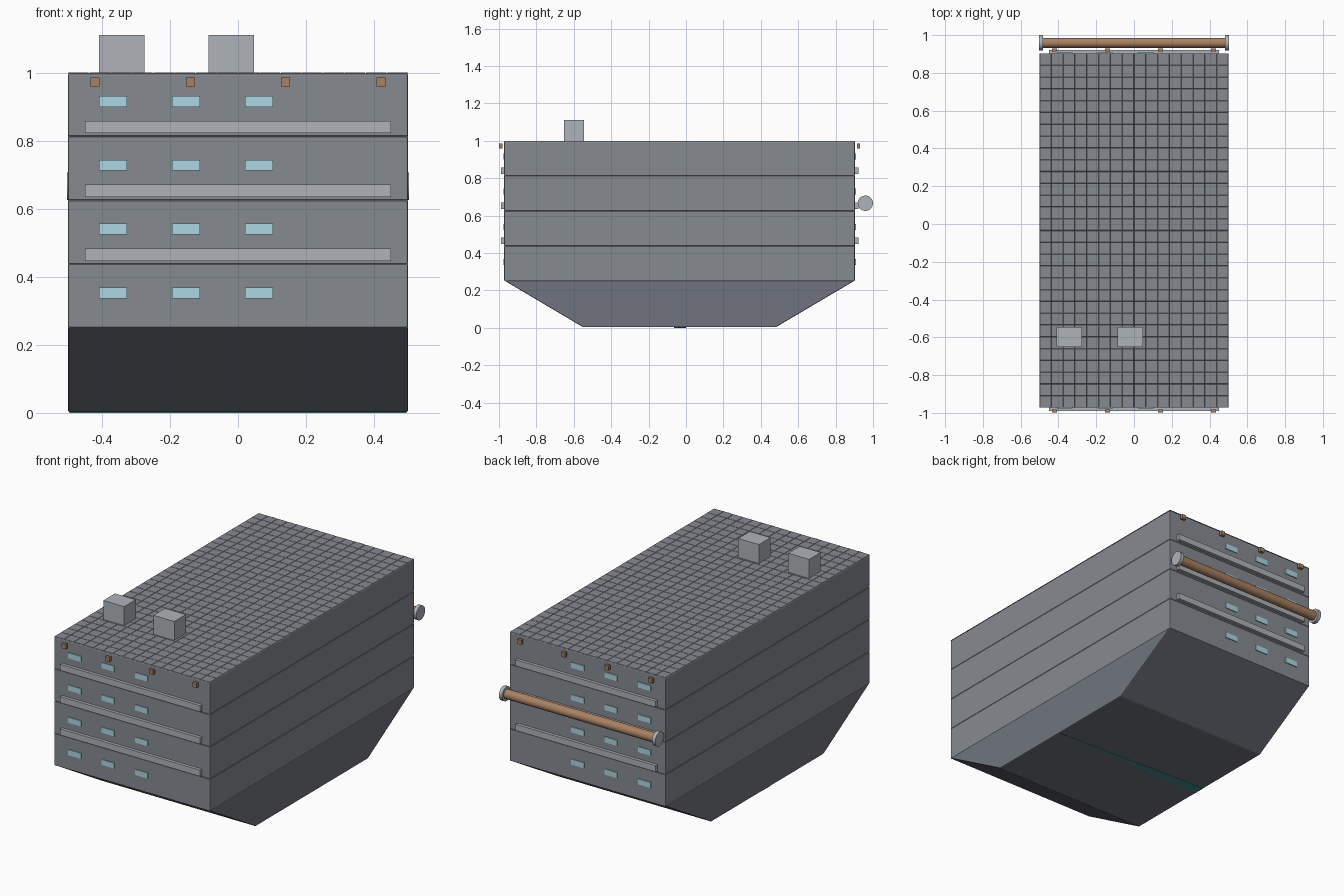
import bpy, bmesh
from mathutils import Matrix, Vector

if "Cube" in bpy.data.objects:
    bpy.data.objects.remove(bpy.data.objects["Cube"])

Y0, Y1 = -0.972, 0.903          # front and back walls
YM, LY = (Y0 + Y1) / 2, Y1 - Y0


def mat(name, r, g, b):
    m = bpy.data.materials.new(name)
    m.diffuse_color = (r, g, b, 1)
    m.use_nodes = True
    m.node_tree.nodes["Principled BSDF"].inputs["Base Color"].default_value = m.diffuse_color
    return m


WALL = mat("wall_grey", 0.24, 0.255, 0.28)
HULL = mat("hull_grey", 0.16, 0.175, 0.205)
TRIM = mat("trim_grey", 0.43, 0.45, 0.48)
GLASS = mat("pale_glass", 0.42, 0.68, 0.78)
WOOD = mat("copper_brown", 0.40, 0.22, 0.12)
TEAL = mat("teal", 0.06, 0.25, 0.28)


def finish(name, bm, material):
    bmesh.ops.recalc_face_normals(bm, faces=bm.faces)
    me = bpy.data.meshes.new(name)
    bm.to_mesh(me)
    bm.free()
    me.materials.append(material)
    ob = bpy.data.objects.new(name, me)
    bpy.context.collection.objects.link(ob)
    return ob


def add_box(bm, x0, x1, y0, y1, z0, z1):
    m = Matrix.Translation(((x0 + x1) / 2, (y0 + y1) / 2, (z0 + z1) / 2))
    m = m @ Matrix.Diagonal((x1 - x0, y1 - y0, z1 - z0, 1))
    bmesh.ops.create_cube(bm, size=1, matrix=m)


def box(name, material, *dims):
    bm = bmesh.new()
    add_box(bm, *dims)
    return finish(name, bm, material)


def prism(name, profile, x0, x1, material, bevel):
    """Extrude a y-z profile along x."""
    bm = bmesh.new()
    f = bm.faces.new([bm.verts.new((x0, y, z)) for y, z in profile])
    r = bmesh.ops.extrude_face_region(bm, geom=[f])
    bmesh.ops.translate(bm, vec=(x1 - x0, 0, 0),
                        verts=[v for v in r["geom"] if isinstance(v, bmesh.types.BMVert)])
    bmesh.ops.bevel(bm, geom=bm.edges[:], offset=bevel, segments=2, affect='EDGES', profile=0.5)
    return finish(name, bm, material)


# Tapered hull
prism("hull", [(Y0, 0.253), (-0.55, 0.003), (0.48, 0.003), (Y1, 0.253)],
      -0.5, 0.5, HULL, 0.005)

# Main block with fine seams between the four floors
bm = bmesh.new()
add_box(bm, -0.5, 0.5, Y0, Y1, 0.25, 0.997)
bmesh.ops.bevel(bm, geom=bm.edges[:], offset=0.005, segments=2, affect='EDGES', profile=0.5)
for i in (1, 2, 3):
    zs = 0.25 + 0.1875 * i
    for z in (zs - 0.002, zs, zs + 0.002):
        bmesh.ops.bisect_plane(bm, geom=bm.verts[:] + bm.edges[:] + bm.faces[:],
                               plane_co=(0, 0, z), plane_no=(0, 0, 1))
    for v in bm.verts:
        if abs(v.co.z - zs) < 0.0005:
            v.co.x *= 0.996
            v.co.y = YM + (v.co.y - YM) * 0.998
finish("main_block", bm, WALL)

# Roof of 16 x 30 square tiles
bm = bmesh.new()
bmesh.ops.create_grid(bm, x_segments=16, y_segments=30, size=0.5,
                      matrix=Matrix.Translation((0, YM, 0.997)) @ Matrix.Diagonal((1, LY, 1, 1)))
bmesh.ops.recalc_face_normals(bm, faces=bm.faces)
if bm.faces[:][0].normal.z < 0:
    bmesh.ops.reverse_faces(bm, faces=bm.faces[:])
bmesh.ops.inset_individual(bm, faces=bm.faces[:], thickness=0.002, depth=0.003)
finish("roof_tiles", bm, WALL)

# Roof vents
for i, x in enumerate((-0.342, -0.02)):
    box(f"roof_vent_{i + 1}", TRIM, x - 0.067, x + 0.067, -0.652, -0.545, 0.995, 1.11)


# Trim repeated on the front and back walls
for side, wall, s in (("front", Y0, -1), ("back", Y1, 1)):
    def span(a, b):
        return sorted((wall + s * a, wall + s * b))

    for i in range(3):
        z = 0.84 - 0.1875 * i
        box(f"{side}_ledge_{i + 1}", TRIM, -0.45, 0.45, *span(-0.005, 0.018), z - 0.018, z + 0.018)
    bm = bmesh.new()
    for r in range(4):
        for c in range(3):
            x, z = -0.367 + 0.2145 * c, 0.915 - 0.1875 * r
            add_box(bm, x - 0.041, x + 0.041, *span(-0.003, 0.005), z - 0.016, z + 0.016)
    finish(f"{side}_windows", bm, GLASS)
    bm = bmesh.new()
    for x in (-0.42, -0.14, 0.14, 0.42):
        add_box(bm, x - 0.0135, x + 0.0135, *span(0.01, 0.027), 0.959, 0.985)
    finish(f"{side}_lamps", bm, WOOD)


# Long roller with end discs on the back wall
def cylinder(name, x0, x1, r, material):
    bm = bmesh.new()
    m = Matrix.Translation(((x0 + x1) / 2, 0.959, 0.666)) @ Matrix.Rotation(1.5707963, 4, 'Y')
    bmesh.ops.create_cone(bm, cap_ends=True, segments=32, radius1=r, radius2=r,
                          depth=x1 - x0, matrix=m)
    ob = finish(name, bm, material)
    bpy.context.view_layer.objects.active = ob
    ob.select_set(True)
    bpy.ops.object.shade_smooth_by_angle()
    ob.select_set(False)


cylinder("roller_tube", -0.485, 0.485, 0.027, WOOD)
cylinder("roller_disc_left", -0.502, -0.481, 0.041, TRIM)
cylinder("roller_disc_right", 0.481, 0.502, 0.041, TRIM)

# Tapering teal strip under the hull
bm = bmesh.new()
tri = bm.faces.new([bm.verts.new(p) for p in
                    ((0.495, -0.04, 0.004), (-0.495, -0.065, 0.004), (-0.495, 0.0, 0.004))])
r = bmesh.ops.extrude_face_region(bm, geom=[tri])
bmesh.ops.translate(bm, vec=(0, 0, -0.004),
                    verts=[v for v in r["geom"] if isinstance(v, bmesh.types.BMVert)])
finish("keel_strip", bm, TEAL)
